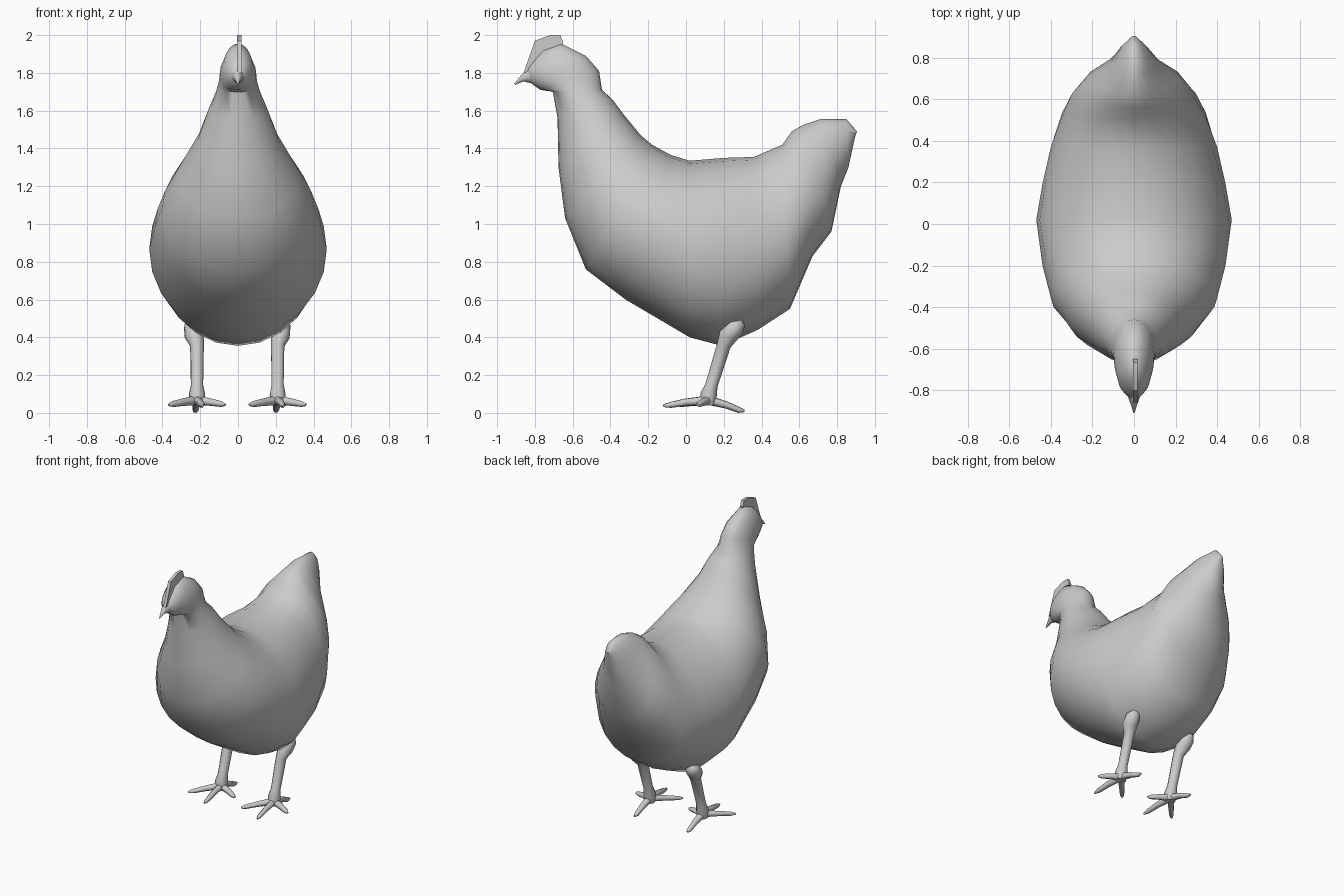
import bpy, bmesh, math
from mathutils import Vector

if "Cube" in bpy.data.objects:
    bpy.data.objects.remove(bpy.data.objects["Cube"])

grey = bpy.data.materials.new("plain grey")
grey.diffuse_color = (0.6, 0.6, 0.6, 1)
grey.use_nodes = True
grey.node_tree.nodes["Principled BSDF"].inputs["Base Color"].default_value = grey.diffuse_color


def finish(name, bm, angle=60):
    bmesh.ops.recalc_face_normals(bm, faces=bm.faces)
    me = bpy.data.meshes.new(name)
    bm.to_mesh(me)
    bm.free()
    ob = bpy.data.objects.new(name, me)
    bpy.context.collection.objects.link(ob)
    me.materials.append(grey)
    bpy.ops.object.select_all(action='DESELECT')
    ob.select_set(True)
    bpy.context.view_layer.objects.active = ob
    bpy.ops.object.shade_smooth_by_angle(angle=math.radians(angle))
    return ob


def skin(bm, rings):
    """Bridge consecutive rings of points and cap both ends."""
    rows = [[bm.verts.new(p) for p in r] for r in rings]
    n = len(rows[0])
    for a, b in zip(rows, rows[1:]):
        for i in range(n):
            j = (i + 1) % n
            bm.faces.new((a[i], a[j], b[j], b[i]))
    bm.faces.new(rows[0][::-1])
    bm.faces.new(rows[-1])


def loft(name, stations, n=24):
    """Station: top y, z, bottom y, z, half width, narrowing of the upper half."""
    rings = []
    for ty, tz, by, bz, w, egg in stations:
        ring = []
        for i in range(n):
            a = 2 * math.pi * i / n
            c = math.cos(a)
            ring.append((w * math.sin(a) * (1 - egg * c),
                         (ty + by) / 2 + (ty - by) / 2 * c,
                         (tz + bz) / 2 + (tz - bz) / 2 * c))
        rings.append(ring)
    bm = bmesh.new()
    skin(bm, rings)
    return finish(name, bm)


def tube(bm, path, n=8):
    """Path entries: x, y, z, radius."""
    pts = [Vector(p[:3]) for p in path]
    rings = []
    for i, p in enumerate(pts):
        d = (pts[min(i + 1, len(pts) - 1)] - pts[max(i - 1, 0)]).normalized()
        u = d.orthogonal().normalized()
        if i:
            u = (prev - prev.dot(d) * d).normalized()
        prev = u
        v = d.cross(u)
        r = path[i][3]
        rings.append([p + r * (math.cos(2 * math.pi * k / n) * u
                               + math.sin(2 * math.pi * k / n) * v) for k in range(n)])
    skin(bm, rings)


# Body, neck and head in one skin, from tail tip to face
loft("body", [
    (0.905, 1.49, 0.895, 1.46, 0.012, 0),
    (0.85, 1.555, 0.86, 1.30, 0.06, 0.1),
    (0.71, 1.555, 0.82, 1.20, 0.12, 0.2),
    (0.62, 1.525, 0.77, 0.96, 0.21, 0.3),
    (0.56, 1.49, 0.67, 0.83, 0.285, 0.3),
    (0.51, 1.42, 0.55, 0.55, 0.34, 0.2),
    (0.36, 1.355, 0.38, 0.44, 0.40, 0.08),
    (0.20, 1.35, 0.19, 0.355, 0.44, 0),
    (0.02, 1.335, 0.02, 0.40, 0.47, 0),
    (-0.08, 1.365, -0.32, 0.60, 0.44, 0),
    (-0.18, 1.42, -0.53, 0.76, 0.40, 0),
    (-0.24, 1.47, -0.64, 1.03, 0.32, 0),
    (-0.33, 1.58, -0.675, 1.30, 0.215, 0),
    (-0.39, 1.66, -0.68, 1.56, 0.155, 0),
    (-0.445, 1.71, -0.705, 1.70, 0.115, 0),
    (-0.46, 1.81, -0.77, 1.71, 0.10, 0),
    (-0.53, 1.89, -0.80, 1.73, 0.095, 0),
    (-0.66, 1.955, -0.825, 1.75, 0.075, 0.1),
    (-0.75, 1.925, -0.835, 1.77, 0.05, 0.1),
    (-0.825, 1.845, -0.845, 1.79, 0.02, 0),
])

# Hooked beak
loft("beak", [
    (-0.76, 1.86, -0.77, 1.73, 0.05, 0),
    (-0.83, 1.825, -0.82, 1.745, 0.032, 0),
    (-0.875, 1.785, -0.86, 1.755, 0.016, 0),
    (-0.91, 1.742, -0.905, 1.737, 0.003, 0),
], 10)

# Thin comb plate along the crown
comb = [(-0.66, 1.93), (-0.65, 1.96), (-0.665, 2.0), (-0.72, 2.0), (-0.80, 1.97),
        (-0.825, 1.90), (-0.86, 1.80), (-0.80, 1.82), (-0.74, 1.90)]
bm = bmesh.new()
sides = [[(x, y, z) for y, z in comb] for x in (-0.004, 0.018)]
skin(bm, sides)
finish("comb", bm, 30)

# Legs with knob, shank and four toes; both feet share one shape
toes = [(-0.15, -0.17, 0.05), (0.03, -0.24, 0.045), (0.15, -0.06, 0.05), (-0.01, 0.19, 0.018)]
for name, x in (("left_leg", -0.217), ("right_leg", 0.21)):
    s = 1 if x > 0 else -1
    bm = bmesh.new()
    tube(bm, [(x + s * 0.02, 0.30, 0.485, 0.022), (x + s * 0.02, 0.265, 0.46, 0.05),
              (x + s * 0.015, 0.225, 0.415, 0.052), (x, 0.20, 0.36, 0.037),
              (x, 0.135, 0.15, 0.033), (x, 0.12, 0.10, 0.044), (x, 0.115, 0.045, 0.035)], 10)
    for dx, dy, z in toes:
        tube(bm, [(x, 0.12, 0.07, 0.026),
                  (x + dx * 0.5, 0.12 + dy * 0.5, 0.06 if dy < 0 else 0.045, 0.020),
                  (x + dx * 0.85, 0.12 + dy * 0.85, z, 0.016),
                  (x + dx, 0.12 + dy, z - 0.004, 0.007)], 6)
    finish(name, bm)

# Rest the lowest toe exactly on the floor
bpy.context.view_layer.update()
low = min(v.co.z for o in bpy.data.objects for v in o.data.vertices)
for o in bpy.data.objects:
    if o.name.endswith("leg"):
        for v in o.data.vertices:
            v.co.z -= low
